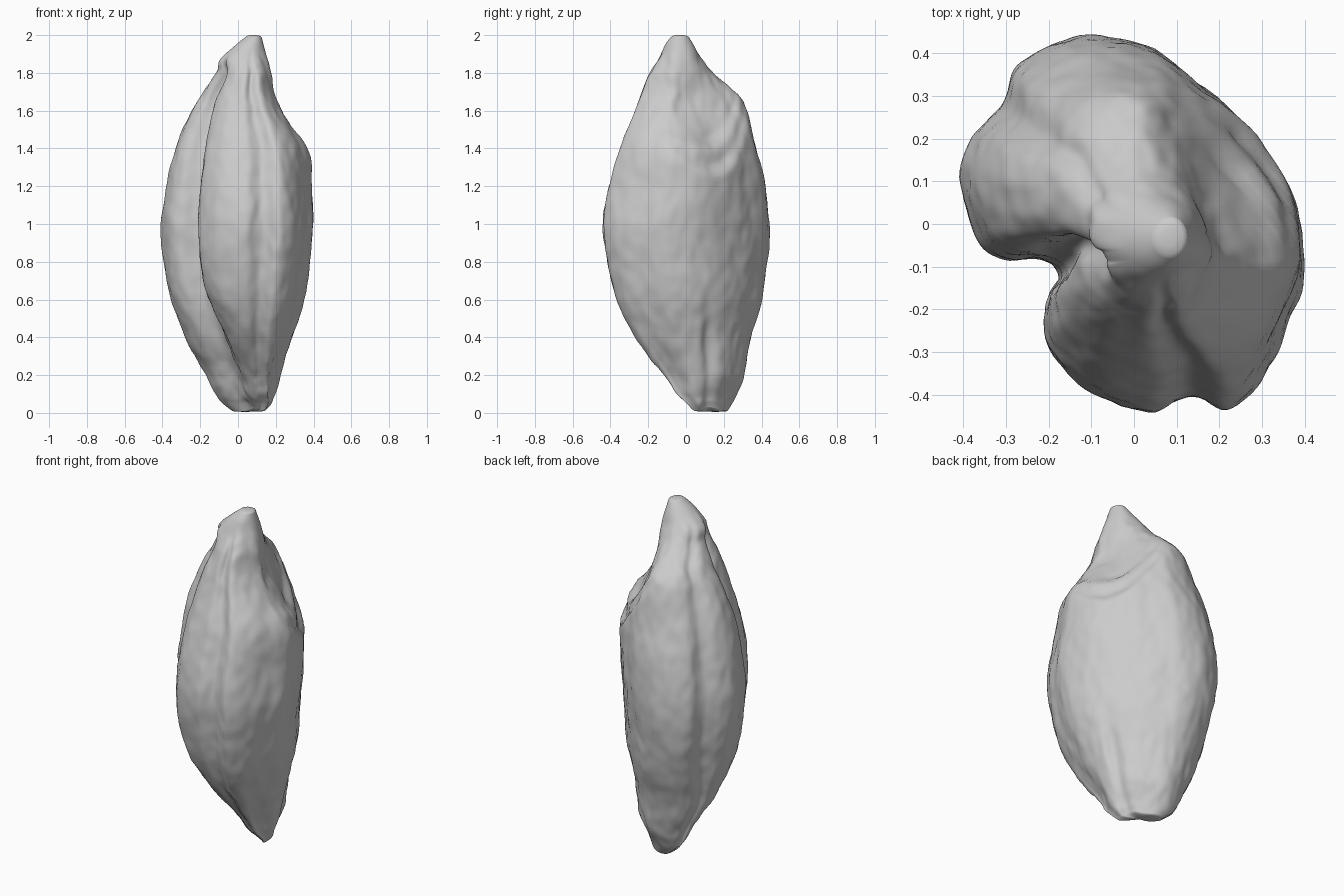
import bpy, bmesh
from math import exp, sqrt
from mathutils import Vector, noise

cube = bpy.data.objects.get("Cube")
if cube:
    bpy.data.objects.remove(cube, do_unlink=True)

# Lobed cross-section at the widest height, counter-clockwise from the front
OUTLINE = [
    (.03, -.44), (.12, -.405), (.21, -.435), (.29, -.37), (.35, -.24), (.40, -.12),
    (.395, 0), (.35, .13), (.26, .25), (.16, .34), (.04, .42), (-.08, .44),
    (-.2, .41), (-.28, .35), (-.31, .26), (-.38, .195), (-.405, .1), (-.38, -.02),
    (-.32, -.08), (-.22, -.09), (-.18, -.13), (-.21, -.2), (-.20, -.30), (-.12, -.39)]

# Height, then left, right, front and back limits of the husk
LIMITS = [
    (.01, -.03, .155, .04, .22), (.05, -.08, .18, 0, .245), (.1, -.12, .195, -.055, .27),
    (.2, -.17, .225, -.12, .305),
    (.4, -.28, .29, -.27, .345), (.6, -.35, .35, -.37, .40), (.8, -.39, .38, -.42, .43),
    (1, -.405, .40, -.44, .44), (1.2, -.38, .395, -.41, .42), (1.4, -.33, .375, -.35, .375),
    (1.6, -.24, .26, -.27, .32), (1.7, -.18, .205, -.23, .265), (1.8, -.115, .175, -.19, .15),
    (1.87, -.095, .155, -.15, .09), (1.95, -.01, .135, -.11, .04), (1.99, .04, .125, -.08, .015)]


def spline(points, t, closed=False):
    """Catmull-Rom sample of a list of tuples at index t."""
    n, i = len(points), int(t)
    f = t - i

    def pick(k):
        return points[k % n] if closed else points[max(0, min(n - 1, k))]

    quad = zip(pick(i - 1), pick(i), pick(i + 1), pick(i + 2))
    return [b + .5 * f * (c - a + f * (2 * a - 5 * b + 4 * c - d + f * (3 * (b - c) + d - a)))
            for a, b, c, d in quad]


def smoothstep(low, high, value):
    t = max(0, min(1, (value - low) / (high - low)))
    return t * t * (3 - 2 * t)


def bell(value, centre, width):
    return exp(-((value - centre) / width) ** 2)


def diagonal(x, y):
    """Rotate into across-the-flat-face (u) and along-it (v) axes, self-inverse."""
    return (x + y) / sqrt(2), (x - y) / sqrt(2)


def ring_points(row, section):
    """Fit the section to the limits of one height."""
    z, left, right, front, back = row
    upper = smoothstep(1.25, 1.6, z)
    lobed_side = .35 + .65 * smoothstep(0, .7, z) - .08 * upper
    flat_side = (.65 + .45 * smoothstep(0, .2, z) - .2 * smoothstep(.2, .8, z)
                 + .1 * smoothstep(.9, 1.3, z))
    back_side = 1 - .15 * upper
    swing = .18 * (1 - smoothstep(0, .85, z))
    rounding = smoothstep(1.76, 1.95, z)
    shape = []
    for x, y in section:
        # The crease swings sideways low down, and the lobes merge near the tip
        x += swing * bell(x, -.2, .18) * bell(y, -.22, .18)
        x, y = Vector((x, y)).lerp(Vector((x, y)).normalized() * .42, rounding)
        u, v = diagonal(x, y)
        u *= lobed_side if u < 0 else flat_side
        v *= back_side if v < 0 else 1
        shape.append(diagonal(u, v))
    xs, ys = zip(*shape)
    ring = []
    for x, y in shape:
        x = left + (right - left) * (x - min(xs)) / (max(xs) - min(xs))
        y = front + (back - front) * (y - min(ys)) / (max(ys) - min(ys))
        ring.append(carve(x, y, z))
    return ring


def carve(x, y, z):
    """Sink the scar under the tip, the low groove and the base notch."""
    u, v = diagonal(x, y)
    face = smoothstep(.04, .2, u)
    # Two-step hollow whose lower rim dips towards the middle of the face
    rim = 1.25 + 2.9 * (v - .13) ** 2
    steps = smoothstep(rim, rim + .07, z) + smoothstep(rim + .13, rim + .2, z)
    u -= .038 * face * steps * bell(v, .09, .21) * (1 - smoothstep(1.6, 1.88, z))
    groove = bell(v, .02 + .17 * z, .035) * (1 - smoothstep(.4, .75, z))
    u -= .02 * smoothstep(.1, .2, u) * groove
    z += .02 * bell(v, 0, .05) * (1 - smoothstep(0, .1, z))
    x, y = diagonal(u, v)
    return Vector((x, y, z))


# Seed husk: lofted rings closed with a rounded fan at each end
SIDES, STEPS = 168, 9
section = [spline(OUTLINE, k * len(OUTLINE) / SIDES, True) for k in range(SIDES)]
bm = bmesh.new()
rings = []
for s in range((len(LIMITS) - 1) * STEPS + 1):
    points = ring_points(spline(LIMITS, s / STEPS), section)
    rings.append([bm.verts.new(p) for p in points])

for end, rise in ((0, -.008), (-1, .01)):
    edge = rings[end]
    centre = sum((v.co for v in edge), Vector()) / SIDES
    for scale, lift in ((.8, .6), (.4, 1)):
        loop = [bm.verts.new(centre.lerp(v.co, scale) + Vector((0, 0, rise * lift)))
                for v in edge]
        rings.insert(0, loop) if end == 0 else rings.append(loop)

for low, high in zip(rings, rings[1:]):
    for k in range(SIDES):
        n = (k + 1) % SIDES
        bm.faces.new((low[k], low[n], high[n], high[k]))
bm.faces.new(rings[0][::-1])
bm.faces.new(rings[-1])

# Fine lengthwise wrinkles
bm.normal_update()
for v in bm.verts:
    p = v.co
    amount = .007 * smoothstep(0, .1, p.z) * (1 - smoothstep(1.85, 1.98, p.z))
    coarse = noise.noise(Vector((p.x * 9, p.y * 9, p.z * 4)))
    fine = noise.noise(Vector((p.x * 22, p.y * 22, p.z * 13)))
    v.co = p + v.normal * amount * (coarse + .7 * fine)

mesh = bpy.data.meshes.new("seed_husk")
bm.to_mesh(mesh)
bm.free()
seed = bpy.data.objects.new("seed_husk", mesh)
bpy.context.collection.objects.link(seed)

grey = bpy.data.materials.new("pale_grey")
grey.use_nodes = True
colour = (.6, .6, .6, 1)
grey.diffuse_color = colour
grey.node_tree.nodes["Principled BSDF"].inputs["Base Color"].default_value = colour
mesh.materials.append(grey)

bpy.context.view_layer.objects.active = seed
seed.select_set(True)
bpy.ops.object.shade_smooth()
